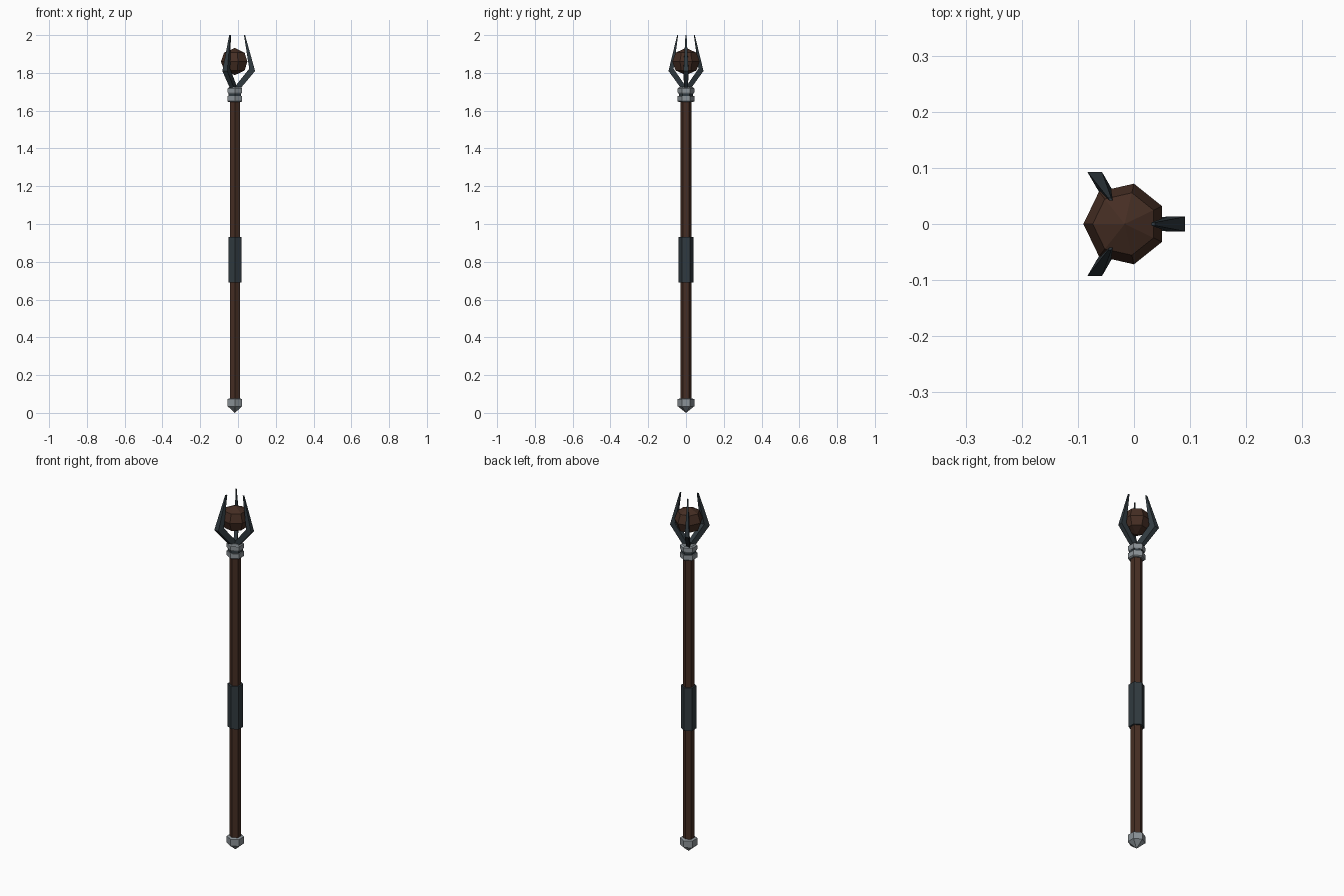
import bpy, bmesh, math
from mathutils import Vector

if "Cube" in bpy.data.objects:
    bpy.data.objects.remove(bpy.data.objects["Cube"])

CX = -0.0165  # staff axis


def material(name, rgb):
    m = bpy.data.materials.new(name)
    m.diffuse_color = (*rgb, 1)
    m.use_nodes = True
    m.node_tree.nodes["Principled BSDF"].inputs["Base Color"].default_value = m.diffuse_color
    return m


WOOD = material("dark_wood", (0.06, 0.027, 0.017))
SLATE = material("dark_slate", (0.03, 0.042, 0.05))
STEEL = material("grey_steel", (0.26, 0.29, 0.31))


def finish(name, bm, mat):
    bmesh.ops.recalc_face_normals(bm, faces=bm.faces)
    me = bpy.data.meshes.new(name)
    bm.to_mesh(me)
    bm.free()
    me.materials.append(mat)
    ob = bpy.data.objects.new(name, me)
    bpy.context.collection.objects.link(ob)
    return ob


def loft(bm, rings):
    """Skin a list of equal-length point rings and cap both ends."""
    vs = [[bm.verts.new(p) for p in r] for r in rings]
    n = len(vs[0])
    for a, b in zip(vs, vs[1:]):
        for i in range(n):
            j = (i + 1) % n
            bm.faces.new((a[i], a[j], b[j], b[i]))
    bm.faces.new(vs[0][::-1])
    bm.faces.new(vs[-1])


def lathe(name, profile, sides, start, mat):
    """Low-poly turned part from (radius, z) pairs."""
    bm = bmesh.new()
    loft(bm, [[Vector((CX + r * math.cos(start + math.tau * i / sides),
                       r * math.sin(start + math.tau * i / sides), z))
               for i in range(sides)] for r, z in profile])
    bmesh.ops.remove_doubles(bm, verts=bm.verts, dist=1e-5)
    return finish(name, bm, mat)


HEX = math.pi / 2  # hexagon corners point to +y and -y

# Shaft, grip and pointed foot
lathe("shaft", [(0.030, 0.05), (0.030, 1.67)], 6, HEX, WOOD)
lathe("grip", [(0.040, 0.69), (0.040, 0.93)], 6, HEX, SLATE)
lathe("foot_cap", [(0.0, 0.0), (0.044, 0.035), (0.044, 0.073), (0.030, 0.077)],
      6, HEX, STEEL)

# Collar: two steel rings with a dark band between them
lathe("collar_lower_ring", [(0.038, 1.645), (0.044, 1.65), (0.044, 1.677)], 6, HEX, STEEL)
lathe("collar_band", [(0.038, 1.677), (0.038, 1.692)], 6, HEX, SLATE)
lathe("collar_upper_ring", [(0.040, 1.69), (0.044, 1.697), (0.044, 1.717), (0.036, 1.724)],
      6, HEX, STEEL)

# Seven-sided orb
lathe("orb", [(0, 1.788), (0.057, 1.813), (0.0737, 1.86), (0.057, 1.907), (0, 1.932)],
      7, math.pi, WOOD)

# Three claws: (inner radius, inner z, outer radius, outer z, half width)
SECTIONS = [(-0.004, 1.722, 0.030, 1.718, 0.011),
            (0.076, 1.822, 0.107, 1.810, 0.013),
            (0.048, 2.0, 0.054, 2.0, 0.003)]
for k, side in enumerate((Vector((0, 1, 0)), Vector((-1, 0, 0)), Vector((1, 0, 0)))):
    a = math.tau * k / 3
    out = Vector((math.cos(a), math.sin(a), 0))
    axis = Vector((CX, 0, 0))
    up = Vector((0, 0, 1))
    rings = []
    for ri, zi, ro, zo, w in SECTIONS:
        pi, po = axis + out * ri + up * zi, axis + out * ro + up * zo
        rings.append([pi - side * w, po - side * w, po + side * w, pi + side * w])
    bm = bmesh.new()
    loft(bm, rings)
    finish(f"claw_{k + 1}", bm, SLATE)
